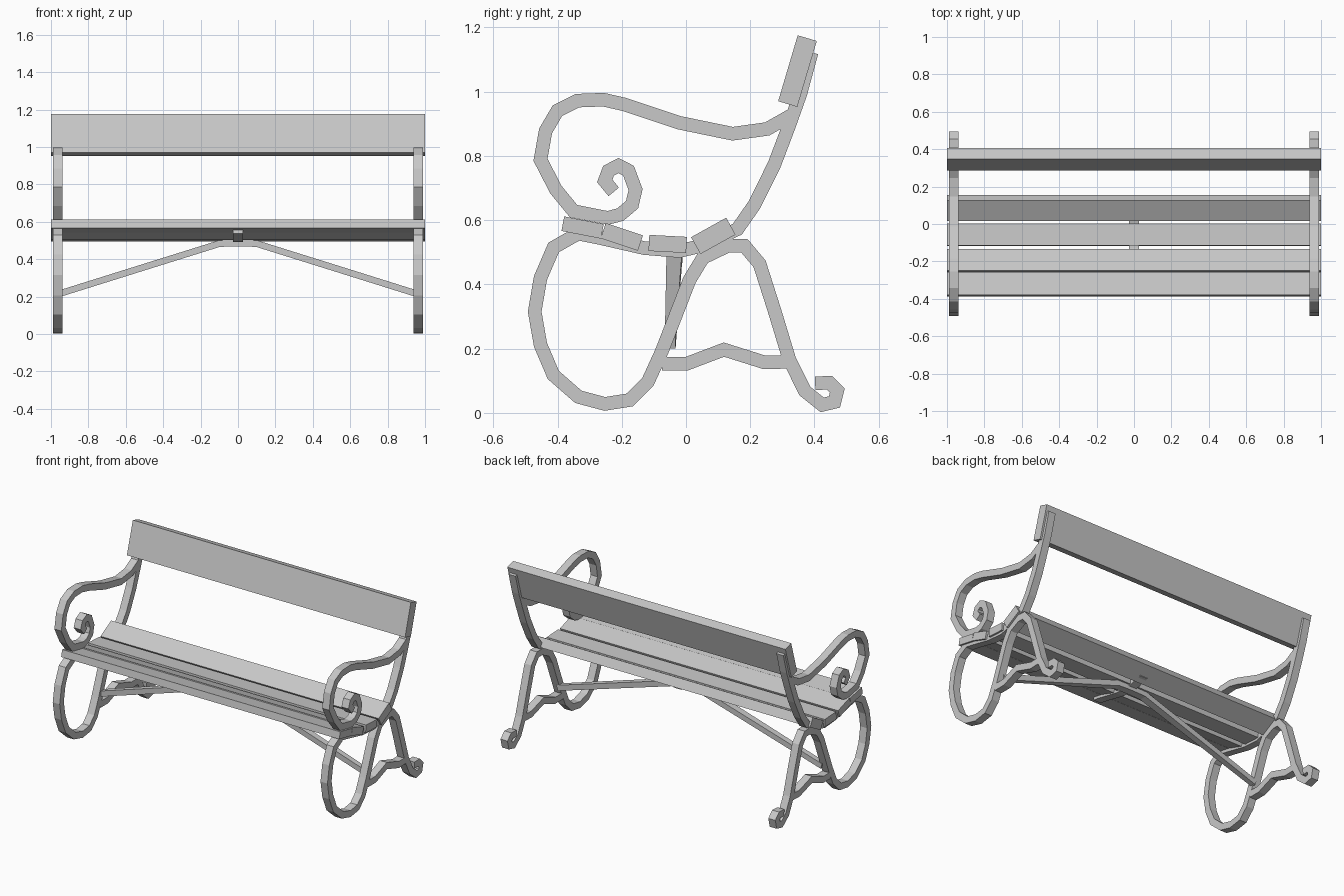
import bpy, bmesh, math
from mathutils import Vector, Matrix

if "Cube" in bpy.data.objects:
    bpy.data.objects.remove(bpy.data.objects["Cube"])


def material(name, v):
    m = bpy.data.materials.new(name)
    m.diffuse_color = (v, v, v, 1)
    m.use_nodes = True
    m.node_tree.nodes["Principled BSDF"].inputs["Base Color"].default_value = m.diffuse_color
    return m


GREY = material("light grey", 0.58)


def finish(bm, name):
    bmesh.ops.recalc_face_normals(bm, faces=bm.faces)
    me = bpy.data.meshes.new(name)
    bm.to_mesh(me)
    bm.free()
    ob = bpy.data.objects.new(name, me)
    me.materials.append(GREY)
    bpy.context.collection.objects.link(ob)
    return ob


def strip(name, path, thick, width, place):
    """Bar of rectangular section with mitred corners along a flat path.
    place(u, v, w) turns path coordinates plus the width offset into 3D."""
    pts = [Vector(p) for p in path]
    bm = bmesh.new()
    rings = []
    for i, p in enumerate(pts):
        a = (p - pts[i - 1]).normalized() if i > 0 else None
        b = (pts[i + 1] - p).normalized() if i < len(pts) - 1 else None
        a, b = a or b, b or a
        t = (a + b).normalized()
        n = Vector((-t.y, t.x)) * (thick / 2 / max(t.dot(a), 0.6))
        rings.append([bm.verts.new(place(*(p + n * s), w * width / 2))
                      for s, w in ((1, -1), (1, 1), (-1, 1), (-1, -1))])
    for r, q in zip(rings, rings[1:]):
        for k in range(4):
            bm.faces.new((r[k], r[(k + 1) % 4], q[(k + 1) % 4], q[k]))
    bm.faces.new(rings[0])
    bm.faces.new(rings[-1])
    return finish(bm, name)


def plank(name, y, z, depth, thick, tilt):
    bm = bmesh.new()
    bmesh.ops.create_cube(bm, size=1, matrix=Matrix.Translation((0, y, z))
                          @ Matrix.Rotation(math.radians(tilt), 4, 'X')
                          @ Matrix.Diagonal((2.0, depth, thick, 1)))
    return finish(bm, name)


# side frame centre lines as (y, z)
arm = [(-.225, .688), (-.253, .722), (-.241, .754), (-.21, .77), (-.179, .754),
       (-.157, .695), (-.168, .648), (-.205, .617), (-.244, .607), (-.35, .628),
       (-.405, .695), (-.453, .788), (-.437, .878), (-.4, .941), (-.338, .972),
       (-.257, .975), (-.191, .96), (-.02, .903), (.145, .869), (.253, .884),
       (.325, .925)]
back_post = [(-.355, .562), (-.27, .545), (-.13, .513), (-.02, .504), (.06, .523),
             (.16, .572), (.213, .648), (.275, .773), (.322, .897), (.356, .993),
             (.391, 1.122)]
legs = [(-.345, .553), (-.412, .515), (-.453, .42), (-.471, .315), (-.453, .212),
        (-.413, .118), (-.335, .05), (-.253, .028), (-.176, .04), (-.119, .096),
        (-.076, .19), (.011, .414), (.053, .483), (.13, .52), (.182, .52),
        (.229, .464), (.275, .32), (.322, .165), (.37, .068), (.424, .025),
        (.462, .034), (.471, .07), (.447, .094), (.402, .092)]
stretcher = [(-.075, .153), (.002, .153), (.118, .197), (.245, .157), (.315, .159)]

for side, label in ((1, "right"), (-1, "left")):
    for part, path in (("armrest_scroll", arm), ("back_post", back_post),
                       ("leg_loop", legs), ("leg_stretcher", stretcher)):
        strip(f"{label}_{part}", path, 0.042, 0.05,
              lambda u, v, w, s=side: (s * 0.963 + w, u, v))

# seat slats and backrest
plank("seat_slat_front", -.322, .577, .125, .046, -11)
plank("seat_slat_second", -.2, .548, .122, .05, -18.5)
plank("seat_slat_third", -.057, .526, .117, .05, -3)
plank("seat_slat_rear", .085, .551, .125, .06, 29)
plank("backrest", .347, 1.064, .214, .062, 73.5)

# strap under the middle of the seat
strip("seat_strap", [(-.33, .552), (-.27, .541), (-.13, .51), (-.02, .503), (.085, .528)],
      0.03, 0.055, lambda u, v, w: (w, u, v))

# arched brace between the two frames
half = [(.95, .217), (.5, .358), (.1, .483), (.04, .485)]
brace = half + [(-x, z) for x, z in reversed(half)]
strip("cross_brace", brace, 0.035, 0.05,
      lambda u, v, w: (u, -.035 - .015 * abs(u) + w * (1 - .35 * abs(u)), v))
